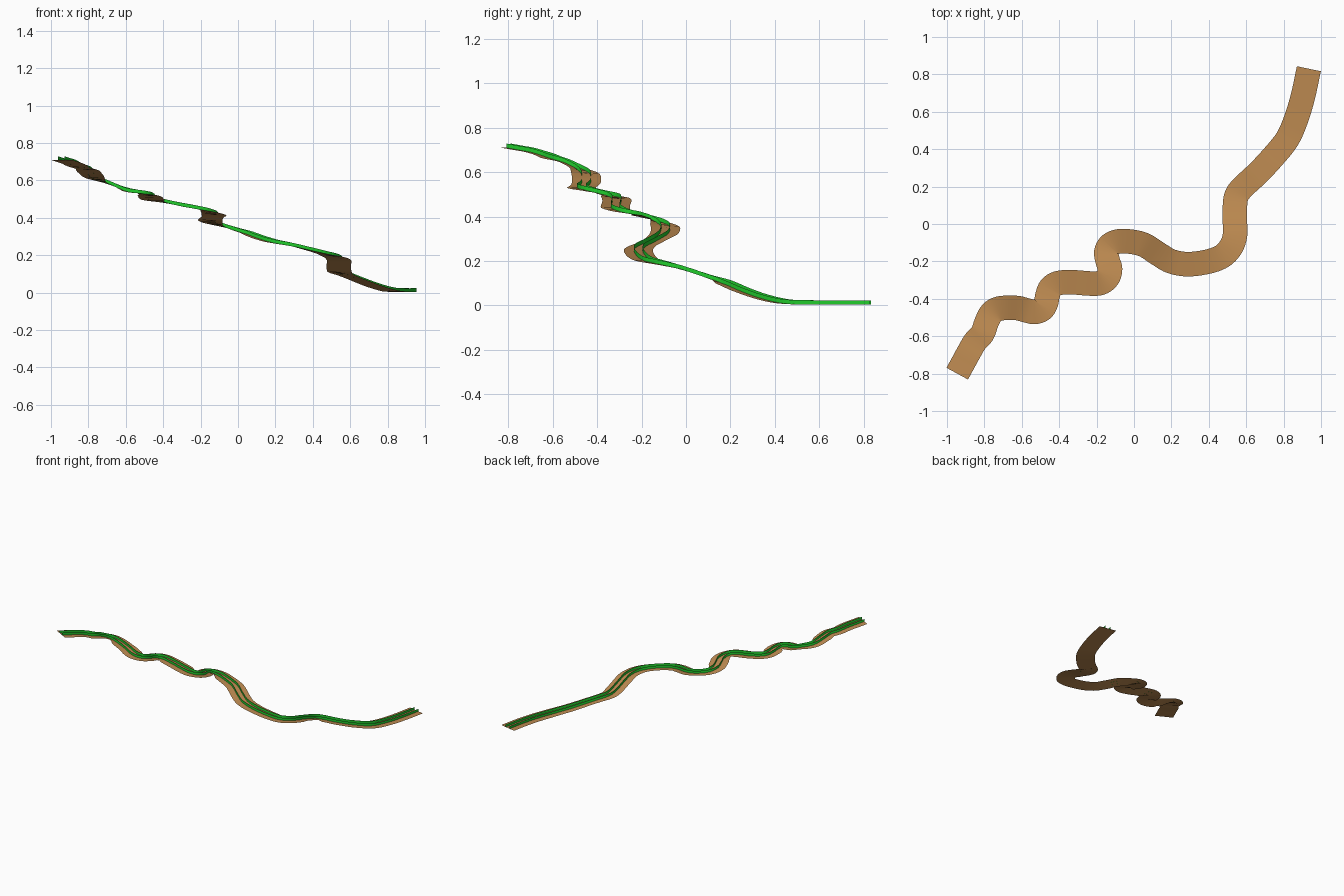
import bpy
from mathutils import Vector

if "Cube" in bpy.data.objects:
    bpy.data.objects.remove(bpy.data.objects["Cube"])

# Centre line of the winding path, from the low end to the high end
PATH = [(.935, .83, .004), (.905, .69, .004), (.87, .57, .004), (.82, .455, .008),
        (.74, .355, .03), (.66, .27, .06), (.585, .2, .09), (.55, .155, .105),
        (.54, .1, .122), (.54, 0, .155), (.54, -.06, .172), (.52, -.12, .187),
        (.475, -.17, .2), (.4, -.2, .22), (.29, -.215, .247), (.2, -.2, .265),
        (.13, -.16, .285), (.06, -.115, .31), (0, -.097, .327), (-.075, -.092, .35),
        (-.125, -.11, .368), (-.148, -.15, .385), (-.14, -.2, .4), (-.128, -.24, .41),
        (-.14, -.285, .422), (-.18, -.315, .437), (-.24, -.318, .45), (-.32, -.312, .465),
        (-.4, -.315, .482), (-.445, -.34, .492), (-.463, -.385, .503), (-.47, -.42, .512),
        (-.49, -.455, .522), (-.53, -.47, .53), (-.575, -.462, .537), (-.62, -.45, .55),
        (-.68, -.448, .575), (-.73, -.455, .595), (-.765, -.48, .613), (-.79, -.53, .638),
        (-.81, -.585, .657), (-.85, -.63, .672), (-.885, -.69, .69), (-.915, -.745, .7),
        (-.945, -.8, .71)]
WIDTH, RAIL_OFFSET, RAIL_HEIGHT, STEPS = .131, .02, .019, 5


def material(name, color):
    m = bpy.data.materials.new(name)
    m.diffuse_color = (*color, 1)
    m.use_nodes = True
    m.node_tree.nodes["Principled BSDF"].inputs["Base Color"].default_value = m.diffuse_color
    return m


def smooth_path(raw):
    """Catmull-Rom curve through the points."""
    p = [Vector(v) for v in raw]
    p = [2 * p[0] - p[1]] + p + [2 * p[-1] - p[-2]]
    out = []
    for a, b, c, d in zip(p, p[1:], p[2:], p[3:]):
        for k in range(STEPS):
            t = k / STEPS
            out.append(.5 * (2 * b + (c - a) * t + (2 * a - 5 * b + 4 * c - d) * t * t
                             + (3 * b - a - 3 * c + d) * t ** 3))
    return out + [p[-2]]


def strip(name, points, section, mat):
    """Sweep a two-point (side, up) section along the path."""
    verts = []
    for i, p in enumerate(points):
        d = points[min(i + 1, len(points) - 1)] - points[max(i - 1, 0)]
        side = Vector((d.y, -d.x, 0)).normalized()
        verts += [p + side * s + Vector((0, 0, u)) for s, u in section]
    faces = [(2 * i, 2 * i + 1, 2 * i + 3, 2 * i + 2) for i in range(len(points) - 1)]
    mesh = bpy.data.meshes.new(name)
    mesh.from_pydata(verts, [], faces)
    mesh.materials.append(mat)
    mesh.shade_smooth()
    ob = bpy.data.objects.new(name, mesh)
    bpy.context.collection.objects.link(ob)
    return ob


brown = material("earth brown", (.50, .25, .08))
green = material("bright green", (.015, .6, .025))
line = smooth_path(PATH)

# Flat ribbon of ground, facing up
strip("path_bed", line, [(-WIDTH / 2, 0), (WIDTH / 2, 0)][::-1], brown)

# Two thin upright green strips along the middle
for label, s in (("left", -1), ("right", 1)):
    strip(label + "_green_strip", line,
          [(s * RAIL_OFFSET, 0), (s * RAIL_OFFSET, RAIL_HEIGHT)], green)
